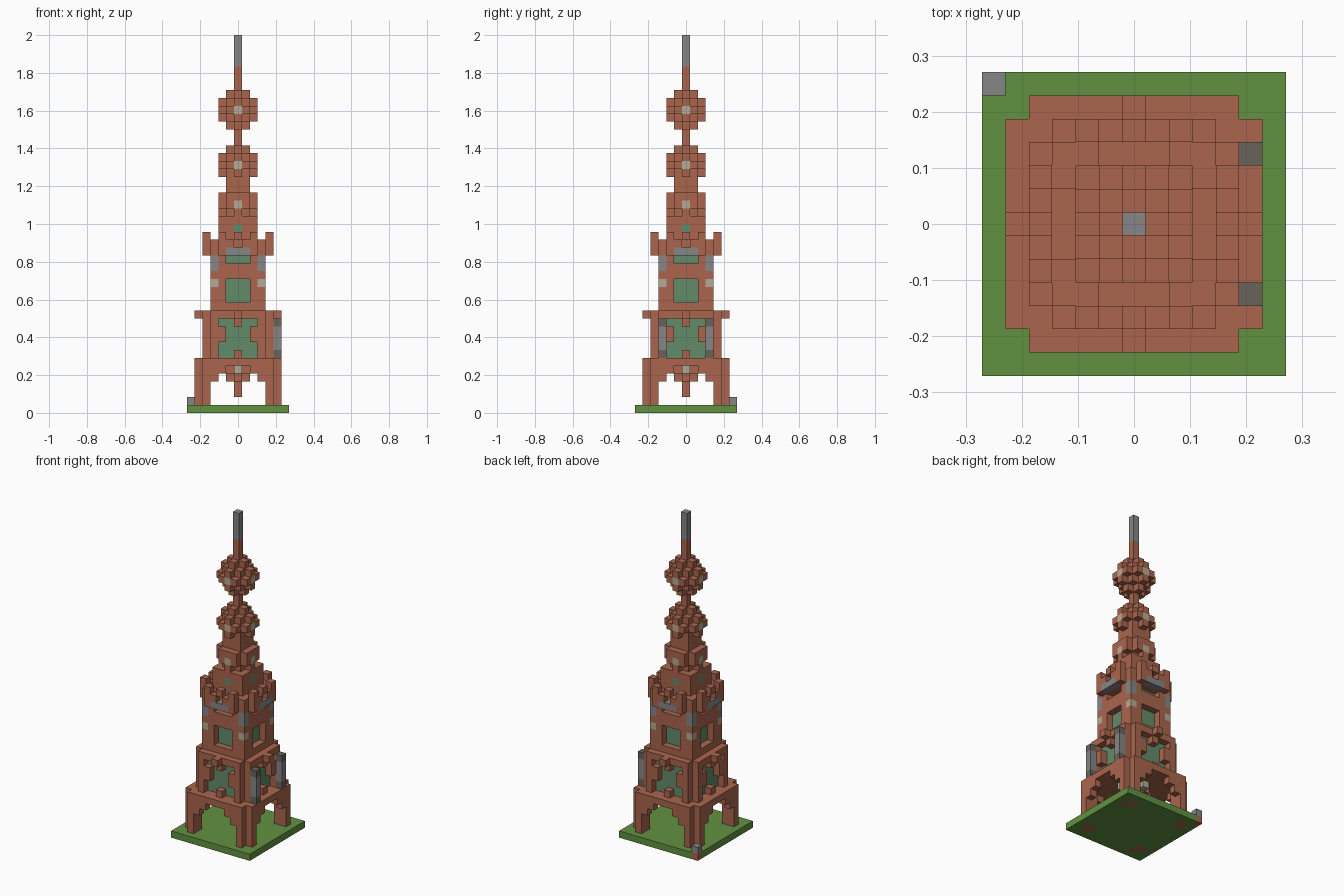
import bpy, bmesh

if "Cube" in bpy.data.objects:
    bpy.data.objects.remove(bpy.data.objects["Cube"], do_unlink=True)

V = 1 / 24  # edge length of one block
COLOURS = {
    "brick": (0.40, 0.13, 0.075), "grass": (0.12, 0.285, 0.052),
    "glass_green": (0.125, 0.26, 0.145), "grey": (0.24, 0.24, 0.24),
    "dark_grey": (0.14, 0.125, 0.105), "cream": (0.46, 0.41, 0.30),
}
MATS = {}
for name, rgb in COLOURS.items():
    m = bpy.data.materials.new(name)
    m.use_nodes = True
    m.diffuse_color = (*rgb, 1)
    bsdf = m.node_tree.nodes["Principled BSDF"]
    bsdf.inputs["Base Color"].default_value = (*rgb, 1)
    bsdf.inputs["Roughness"].default_value = 0.9
    MATS[name] = m
NAMES = list(COLOURS)

cells = {}  # (x, y, layer) -> (part, colour)


def fill(part, colour, r, lo, hi, test=lambda x, y, z: True):
    """Fill blocks within radius r on layers lo..hi where the test holds."""
    for x in range(-r, r + 1):
        for y in range(-r, r + 1):
            for z in range(lo, hi + 1):
                if test(x, y, z):
                    cells[x, y, z] = (part, colour)


def both(x, y):
    """Distance outwards and sideways, the same on all four sides."""
    return max(abs(x), abs(y)), min(abs(x), abs(y))


def posts(r):
    """L-shaped corner posts."""
    return lambda x, y, z: both(x, y)[1] >= r - 1 and not abs(x) == abs(y) == r


def rounded(r):
    return lambda x, y, z: not abs(x) == abs(y) == r


def octagon(r):
    return lambda x, y, z: abs(x) + abs(y) <= r + r // 2


def on_face(r, side, layers):
    """Blocks on the outer faces at a sideways distance and layer."""
    return lambda x, y, z: both(x, y)[0] == r and both(x, y)[1] in side and z in layers


def ball(part, mid):
    fill(part, "brick", 2, mid - 2, mid + 2,
         lambda x, y, z: x * x + y * y + (z - mid) ** 2 <= 5)
    fill(part, "cream", 2, mid, mid, on_face(2, [0], [mid]))


# Ground slab with sunken feet and a corner stone
fill("ground", "grass", 6, 0, 0)
fill("legs", "brick", 5, 0, 6, posts(5))
cells[-6, 6, 0] = ("corner_stone", "brick")
cells[-6, 6, 1] = ("corner_stone", "grey")

# Arcade on legs
fill("arcade", "brick", 5, 4, 4, on_face(5, [3], [4]))
fill("arcade", "brick", 5, 5, 5, on_face(5, [2, 3], [5]))
fill("arcade", "brick", 5, 6, 6, rounded(5))

# Lamp hanging under the arcade
fill("lamp", "brick", 2, 4, 5, lambda x, y, z: abs(x) + abs(y) + 5 - z <= 2)
fill("lamp", "brick", 0, 2, 3)
fill("lamp", "cream", 2, 5, 5, on_face(2, [0], [5]))

# Second storey: glass core, posts, small ledges and roof
fill("lower_glass", "glass_green", 3, 7, 11)
fill("lower_storey", "brick", 4, 7, 11, posts(4))
fill("lower_ledges", "brick", 4, 7, 11, on_face(4, [0], [7, 11]))
fill("lower_ledges", "brick", 4, 9, 10, on_face(4, [2], [9, 10]))
fill("lower_storey", "brick", 4, 12, 12, rounded(4))
fill("brackets", "brick", 5, 12, 12, on_face(5, [0], [12]))
for y in (-3, 3):
    for z in range(7, 12):
        cells[5, y, z] = ("drain_pipes", "dark_grey" if z in (7, 11) else "grey")

# Third storey: pierced walls round a glass core
fill("upper_storey", "brick", 3, 13, 19)
fill("upper_glass", "glass_green", 2, 13, 19)
for key in [k for k in cells if on_face(3, [0, 1], [14, 15, 16, 19])(*k)]:
    if cells[key][0] == "upper_storey":
        del cells[key]
fill("corner_trim", "cream", 3, 16, 16, on_face(3, [3], [16]))
fill("corner_trim", "grey", 3, 18, 19, on_face(3, [3], [18, 19]))

# Gallery with a parapet
fill("gallery", "brick", 4, 20, 20, octagon(4))
fill("gallery", "grey", 4, 20, 20, on_face(4, [0, 1], [20]))
fill("parapet", "brick", 4, 21, 21,
     lambda x, y, z: octagon(4)(x, y, z) and not octagon(3)(x, y, z))
fill("parapet", "brick", 4, 22, 22, on_face(4, [0, 2], [22]))

# Turret
fill("turret", "brick", 2, 21, 24)
fill("turret", "brick", 2, 25, 27, rounded(2))
fill("turret", "glass_green", 2, 23, 23, on_face(2, [0], [23]))
fill("turret", "cream", 2, 26, 26, on_face(2, [0], [26]))
for key in [k for k in cells if on_face(2, [1], [25])(*k)]:
    del cells[key]

# Neck, two balls and the spire
fill("neck", "brick", 1, 28, 29)
ball("lower_ball", 31)
fill("spire", "brick", 0, 34, 43)
ball("upper_ball", 38)
fill("spire_tip", "grey", 0, 44, 47)


def build(part):
    """Turn the blocks of one part into a mesh of its exposed faces."""
    bm = bmesh.new()
    verts = {}
    for (x, y, z), (owner, colour) in cells.items():
        if owner != part:
            continue
        for axis in range(3):
            for step in (0, 1):
                near = [x, y, z]
                near[axis] += 2 * step - 1
                if tuple(near) in cells:
                    continue
                ring = []
                for a, b in ((0, 0), (1, 0), (1, 1), (0, 1)):
                    c = [x, y, z]
                    c[axis] += step
                    c[(axis + 1) % 3] += a
                    c[(axis + 2) % 3] += b
                    c = tuple(c)
                    if c not in verts:
                        verts[c] = bm.verts.new(((c[0] - 0.5) * V, (c[1] - 0.5) * V, c[2] * V))
                    ring.append(verts[c])
                face = bm.faces.new(ring if step else ring[::-1])
                face.material_index = NAMES.index(colour)
    mesh = bpy.data.meshes.new(part)
    bm.to_mesh(mesh)
    bm.free()
    for name in NAMES:
        mesh.materials.append(MATS[name])
    bpy.context.collection.objects.link(bpy.data.objects.new(part, mesh))


for part in sorted({owner for owner, _ in cells.values()}):
    build(part)
